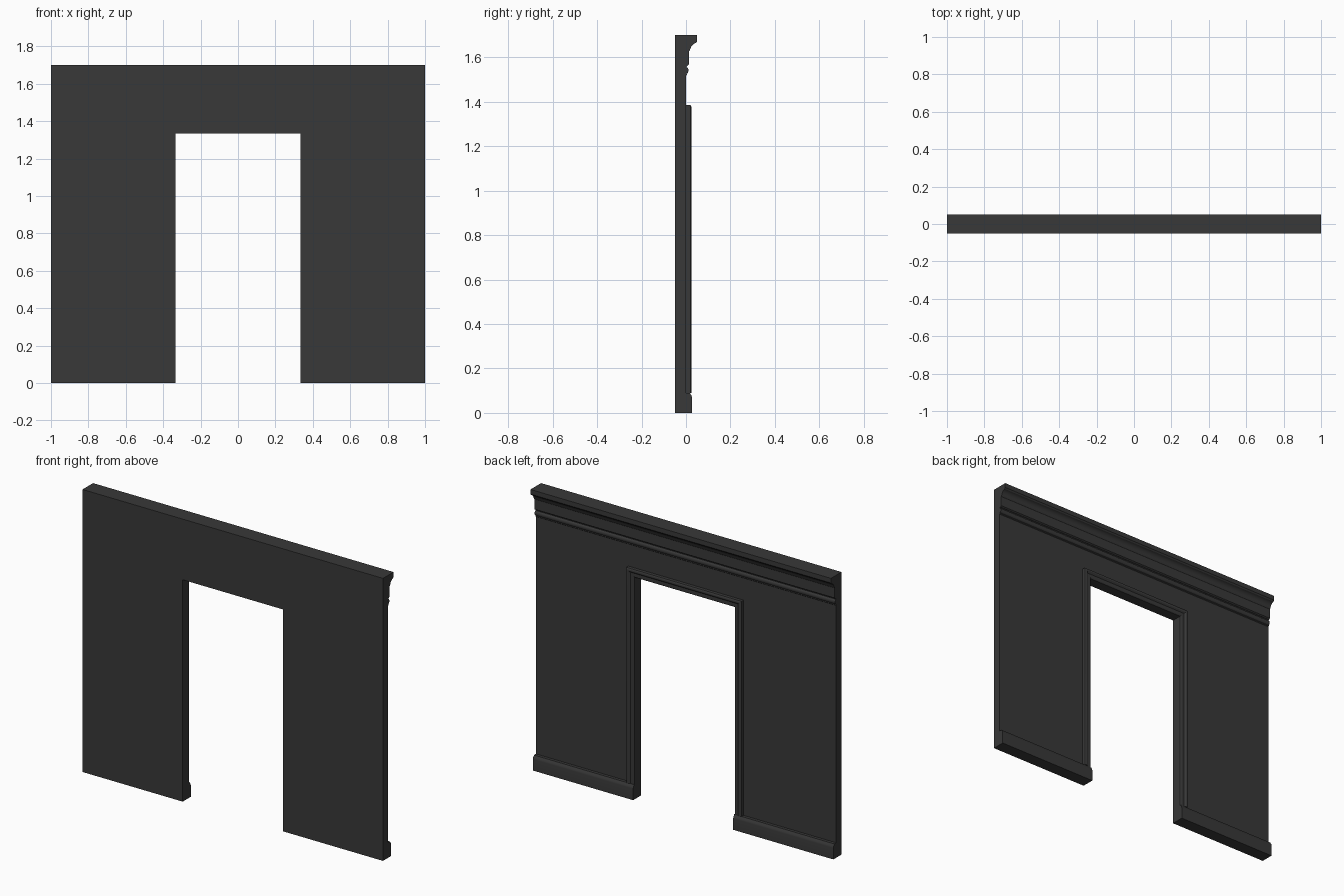
import bpy, bmesh, math

if "Cube" in bpy.data.objects:
    bpy.data.objects.remove(bpy.data.objects["Cube"])

W, H, T = 1.0, 1.7, 0.05        # half width, height, wall thickness
DX, DZ = 0.333, 1.335           # door half width and height
BASE_H = 0.09

mat = bpy.data.materials.new("dark_grey")
mat.diffuse_color = (0.04, 0.04, 0.04, 1)
mat.use_nodes = True
mat.node_tree.nodes["Principled BSDF"].inputs["Base Color"].default_value = mat.diffuse_color


def loft(name, rings, smooth=True):
    """Skin a list of equal-length closed rings and cap both ends."""
    bm = bmesh.new()
    vs = [[bm.verts.new(p) for p in r] for r in rings]
    n = len(rings[0])
    for a, b in zip(vs, vs[1:]):
        for i in range(n):
            j = (i + 1) % n
            bm.faces.new((a[i], a[j], b[j], b[i]))
    bm.faces.new(vs[0])
    bm.faces.new(vs[-1][::-1])
    bmesh.ops.recalc_face_normals(bm, faces=bm.faces)
    me = bpy.data.meshes.new(name)
    bm.to_mesh(me)
    bm.free()
    ob = bpy.data.objects.new(name, me)
    bpy.context.collection.objects.link(ob)
    me.materials.append(mat)
    if smooth:
        bpy.ops.object.select_all(action='DESELECT')
        ob.select_set(True)
        bpy.context.view_layer.objects.active = ob
        bpy.ops.object.shade_smooth_by_angle(angle=math.radians(30))
    return ob


def along_x(name, profile, x0, x1):
    return loft(name, [[(x, y, z) for y, z in profile] for x in (x0, x1)])


def arc(cy, cz, ry, rz, a0, a1, n=6):
    return [(cy + ry * math.cos(math.radians(a0 + (a1 - a0) * i / n)),
             cz + rz * math.sin(math.radians(a0 + (a1 - a0) * i / n)))
            for i in range(n + 1)]


# Wall slab with doorway
outline = [(-W, 0), (-DX, 0), (-DX, DZ), (DX, DZ), (DX, 0), (W, 0), (W, H), (-W, H)]
loft("wall", [[(x, y, z) for x, z in outline] for y in (-T, 0)], smooth=False)

# Crown moulding: lip, cove and frieze
crown = ([(0, H), (0.05, H), (0.05, 1.672)]
         + arc(0.050, 1.622, 0.033, 0.043, 100, 165)
         + [(0.014, 1.628), (0.014, 1.568), (0.006, 1.562), (0, 1.562)])
along_x("crown_moulding", crown, -W, W)

# Picture rail beads under the crown
rail = ([(0, 1.562), (0.004, 1.562)] + arc(0.001, 1.541, 0.010, 0.015, 80, -80)
        + [(0.004, 1.522), (0, 1.518)])
along_x("picture_rail", rail, -W, W)

# Baseboards on both sides of the doorway
base = [(0, 0), (0.027, 0), (0.027, 0.068), (0.025, 0.078),
        (0.020, 0.084), (0.018, BASE_H), (0, BASE_H)]
for side, s in (("left", -1), ("right", 1)):
    along_x("baseboard_" + side, base, s * W, s * DX)

# Door casing: mitred sweep, profile is (distance from opening, depth)
casing = ([(0, 0), (0, 0.012), (0.006, 0.016), (0.026, 0.016), (0.030, 0.020)]
          + arc(0.040, 0.019, 0.008, 0.006, 150, 30, 4)
          + [(0.050, 0.020), (0.050, 0)])
path = [(-1, None), (-1, 1), (1, 1), (1, None)]
loft("door_casing", [[(s * (DX + d), y, BASE_H if top is None else DZ + d)
                      for d, y in casing] for s, top in path])
